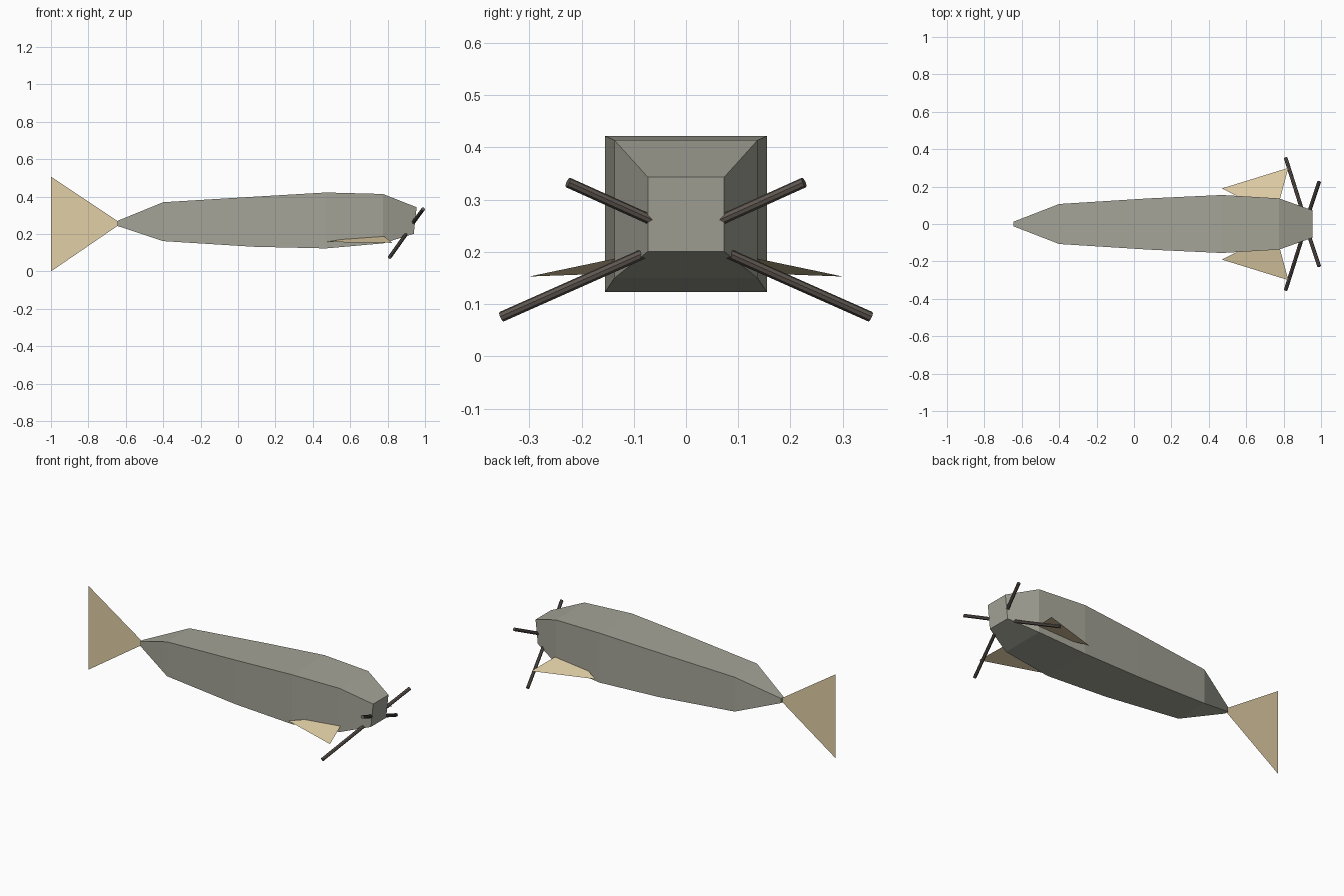
import bpy, bmesh
from mathutils import Vector

if "Cube" in bpy.data.objects:
    bpy.data.objects.remove(bpy.data.objects["Cube"])


def material(name, color):
    m = bpy.data.materials.new(name)
    m.diffuse_color = (*color, 1)
    m.use_nodes = True
    m.node_tree.nodes["Principled BSDF"].inputs["Base Color"].default_value = m.diffuse_color
    return m


skin = material("skin", (0.37, 0.37, 0.31))
fin_tan = material("fin_tan", (0.75, 0.62, 0.38))
dark = material("whisker_dark", (0.12, 0.10, 0.085))


def mesh_object(name, bm, mat):
    mesh = bpy.data.meshes.new(name)
    bm.to_mesh(mesh)
    bm.free()
    mesh.materials.append(mat)
    ob = bpy.data.objects.new(name, mesh)
    bpy.context.collection.objects.link(ob)
    return ob


def sheet(name, points, mat):
    bm = bmesh.new()
    bm.faces.new([bm.verts.new(p) for p in points])
    return mesh_object(name, bm, mat)


def rod(name, a, b, radius=0.01, sides=8):
    a, b = Vector(a), Vector(b)
    bm = bmesh.new()
    bmesh.ops.create_cone(bm, cap_ends=True, segments=sides,
                          radius1=radius, radius2=radius, depth=(b - a).length)
    ob = mesh_object(name, bm, dark)
    ob.location = (a + b) / 2
    ob.rotation_euler = (b - a).to_track_quat('Z', 'Y').to_euler()
    return ob


# Body: rectangular sections (x bottom, x top, half width, z bottom, z top)
sections = [
    (-0.645, -0.645, 0.012, 0.243, 0.270),
    (-0.40, -0.40, 0.107, 0.162, 0.370),
    (0.08, 0.08, 0.137, 0.132, 0.399),
    (0.47, 0.47, 0.155, 0.123, 0.422),
    (0.775, 0.775, 0.137, 0.150, 0.414),
    (0.94, 0.955, 0.073, 0.201, 0.343),
]
bm = bmesh.new()
rings = [[bm.verts.new(p) for p in ((xb, -w, zb), (xb, w, zb), (xt, w, zt), (xt, -w, zt))]
         for xb, xt, w, zb, zt in sections]
for r, s in zip(rings, rings[1:]):
    for i in range(4):
        j = (i + 1) % 4
        bm.faces.new((r[i], r[j], s[j], s[i]))
bm.faces.new(rings[0])
bm.faces.new(rings[-1])
bmesh.ops.recalc_face_normals(bm, faces=bm.faces)
mesh_object("body", bm, skin)

# Tail: flat vertical fan
sheet("tail_fin", [(-0.645, 0, 0.243), (-0.645, 0, 0.270), (-1, 0, 0.507), (-1, 0, 0)], fin_tan)

# Side fins and whiskers, mirrored left and right
for side, s in (("front", -1), ("back", 1)):
    sheet(f"{side}_side_fin",
          [(0.47, s * 0.19, 0.157), (0.825, s * 0.30, 0.153), (0.757, s * 0.047, 0.206)][::s],
          fin_tan)
    rod(f"{side}_upper_whisker", (0.933, s * 0.055, 0.256), (0.99, s * 0.226, 0.333))
    rod(f"{side}_lower_whisker", (0.902, s * 0.065, 0.204), (0.811, s * 0.353, 0.076))
